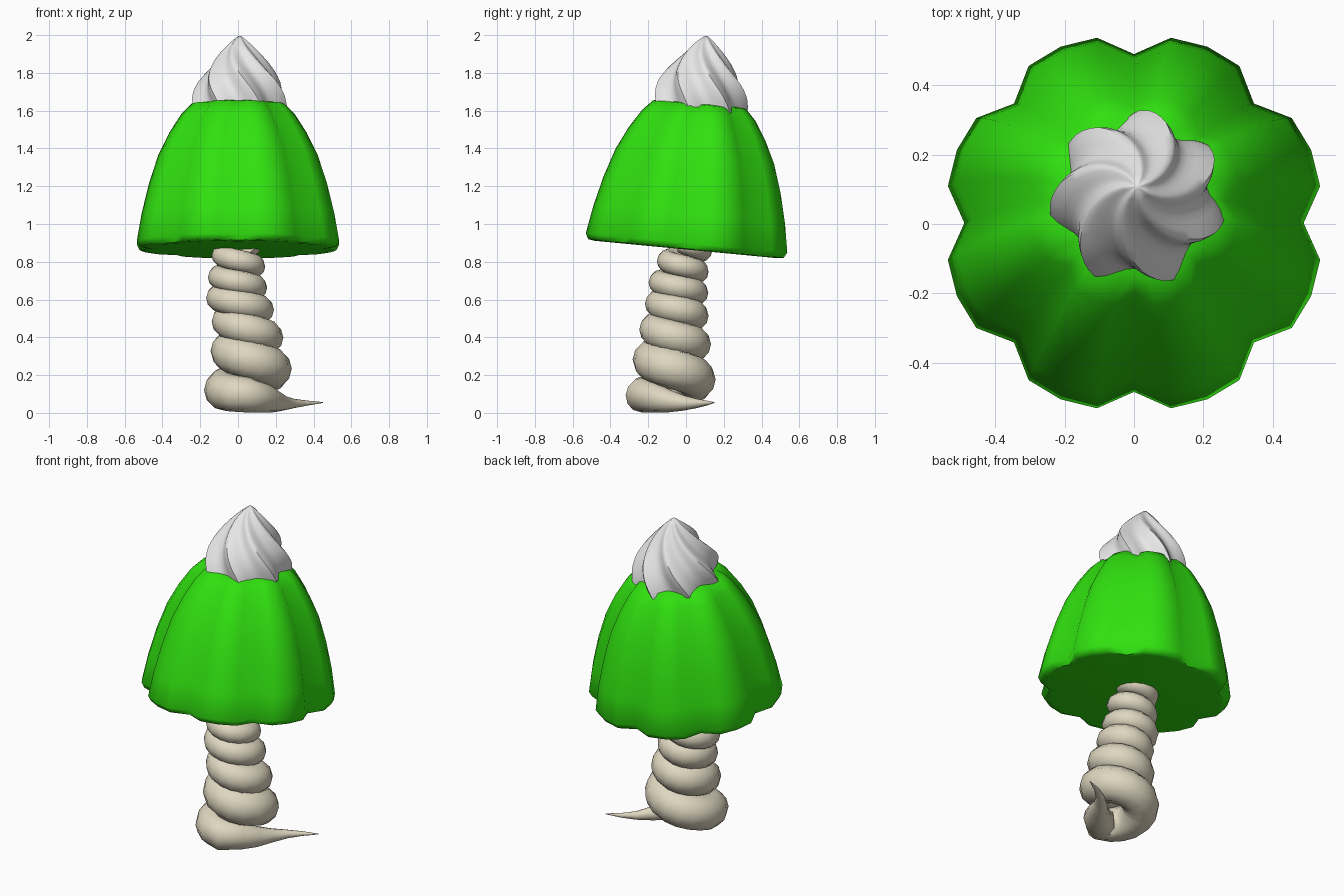
import bpy, bmesh, math
from mathutils import Vector, Matrix

if "Cube" in bpy.data.objects:
    bpy.data.objects.remove(bpy.data.objects["Cube"])


def material(name, rgb):
    m = bpy.data.materials.new(name)
    m.diffuse_color = (*rgb, 1)
    m.use_nodes = True
    m.node_tree.nodes["Principled BSDF"].inputs["Base Color"].default_value = m.diffuse_color
    return m


GREEN = material("leaf green", (0.03, 0.75, 0.005))
WHITE = material("cream white", (0.8, 0.8, 0.8))
BEIGE = material("pale bark", (0.74, 0.68, 0.53))


def loft(name, rings, mat, angle):
    """Skin closed rings of points and cap both ends with fans."""
    bm = bmesh.new()
    rows = [[bm.verts.new(p) for p in ring] for ring in rings]
    n = len(rows[0])
    for a, b in zip(rows, rows[1:]):
        for i in range(n):
            j = (i + 1) % n
            bm.faces.new((a[i], a[j], b[j], b[i]))
    for row in (rows[0], rows[-1]):
        mid = bm.verts.new(sum((v.co for v in row), Vector()) / n)
        for i in range(n):
            bm.faces.new((row[i], row[(i + 1) % n], mid))
    bmesh.ops.recalc_face_normals(bm, faces=bm.faces)
    me = bpy.data.meshes.new(name)
    bm.to_mesh(me)
    bm.free()
    me.materials.append(mat)
    ob = bpy.data.objects.new(name, me)
    bpy.context.collection.objects.link(ob)
    bpy.ops.object.select_all(action='DESELECT')
    ob.select_set(True)
    bpy.context.view_layer.objects.active = ob
    bpy.ops.object.shade_smooth_by_angle(angle=math.radians(angle))
    return ob


def lerp_keys(keys, s):
    for a, b in zip(keys, keys[1:]):
        if s <= b[0]:
            t = (s - a[0]) / (b[0] - a[0])
            return [p + (q - p) * t for p, q in zip(a[1:], b[1:])]
    return keys[-1][1:]


# Canopy and topping share one backward lean
lean = Matrix.Translation((0, 0, 0.87)) @ Matrix.Rotation(-0.095, 4, 'X')

# Canopy: eight scalloped lobes, (radius, height, groove depth)
canopy_profile = [(0.50, -0.005, 0.10), (0.535, 0.0, 0.11), (0.552, 0.03, 0.115),
                  (0.525, 0.18, 0.115), (0.485, 0.34, 0.12), (0.435, 0.49, 0.125),
                  (0.375, 0.61, 0.13), (0.31, 0.71, 0.14), (0.255, 0.765, 0.14),
                  (0.18, 0.775, 0.12)]
lobe = [1.0, 0.09, 0.0, 0.09]
rings = []
for r, z, depth in canopy_profile:
    ring = []
    for i in range(32):
        a = math.tau * i / 32
        rr = r * (1 - depth * lobe[i % 4])
        ring.append(lean @ Vector((rr * math.cos(a), rr * math.sin(a), z)))
    rings.append(ring)
loft("canopy", rings, GREEN, 55)

# Topping: seven-ridged twisted swirl, (height, radius)
swirl_keys = [(0.70, 0.25), (0.76, 0.257), (0.82, 0.252), (0.88, 0.23), (0.94, 0.19),
              (1.0, 0.142), (1.06, 0.088), (1.10, 0.047), (1.13, 0.008)]
rings = []
for k in range(17):
    t = k / 16
    z = 0.70 + 0.43 * t
    r = lerp_keys(swirl_keys, z)[0]
    phase = math.radians(94 - 75 * t ** 1.3)
    ring = []
    for i in range(56):
        a = math.tau * i / 56
        wave = abs(math.sin(7 * a / 2)) ** 1.3
        rr = r * (1 - 0.21 * wave)
        ring.append(lean @ Vector((0.01 + rr * math.cos(a + phase),
                                   rr * math.sin(a + phase), z)))
    rings.append(ring)
loft("swirl_topping", rings, WHITE, 60)

# Trunk: coiled tube; keys are turn, height, centre x, centre y, outer radius, tube radius
coil = [(-0.25, 0.095, 0.05, -0.08, 0.245, 0.093),
        (0.0, 0.12, 0.05, -0.08, 0.23, 0.105),
        (0.5, 0.235, 0.05, -0.07, 0.235, 0.108),
        (1.0, 0.33, 0.055, -0.06, 0.20, 0.10),
        (1.5, 0.40, 0.05, -0.065, 0.19, 0.088),
        (2.0, 0.485, 0.04, -0.06, 0.18, 0.083),
        (3.0, 0.61, -0.005, -0.045, 0.165, 0.07),
        (4.0, 0.72, -0.005, -0.04, 0.155, 0.06),
        (5.0, 0.835, 0.0, 0.0, 0.14, 0.058),
        (5.6, 0.90, 0.0, 0.02, 0.12, 0.058)]
# Tapered tail, from the tip inwards
path = [(Vector(p), r) for p, r in [
    ((0.45, 0.15, 0.055), 0.002), ((0.37, 0.11, 0.052), 0.013),
    ((0.30, 0.06, 0.05), 0.024), ((0.24, -0.01, 0.052), 0.04),
    ((0.19, -0.09, 0.062), 0.06), ((0.13, -0.165, 0.08), 0.08)]]
steps = 94
for k in range(steps + 1):
    s = -0.25 + 5.85 * k / steps
    z, cx, cy, outer, r = lerp_keys(coil, s)
    a = math.pi - math.tau * s
    path.append((Vector((cx + (outer - r) * math.cos(a),
                         cy + (outer - r) * math.sin(a), z)), r))
rings = []
for k, (p, r) in enumerate(path):
    tangent = (path[min(k + 1, len(path) - 1)][0] - path[max(k - 1, 0)][0]).normalized()
    side = tangent.cross(Vector((0, 0, 1))).normalized()
    up = side.cross(tangent)
    rings.append([p + r * (math.cos(math.tau * i / 12) * side
                           + math.sin(math.tau * i / 12) * up) for i in range(12)])
loft("coiled_trunk", rings, BEIGE, 60)
